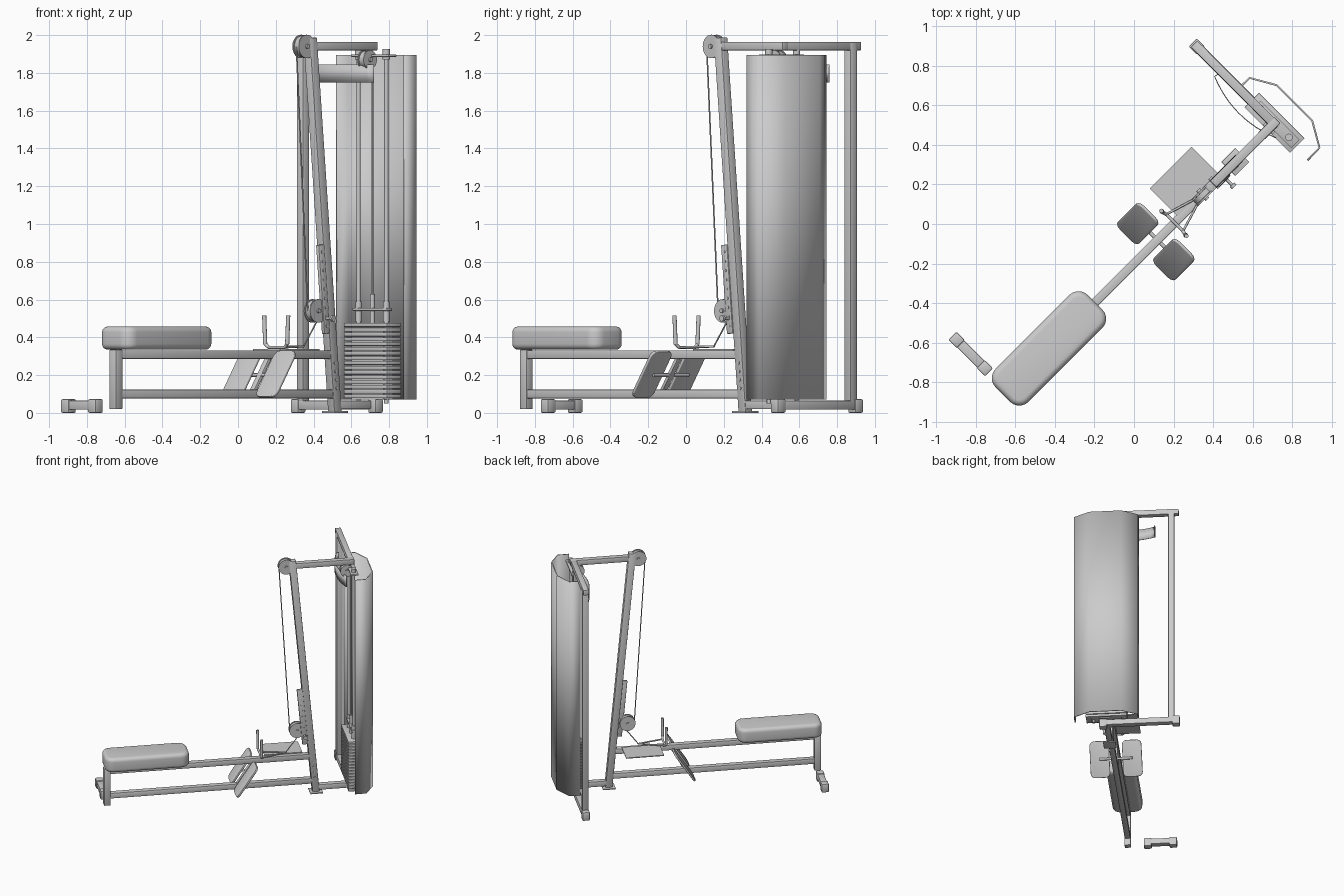
import bpy, bmesh, math
from mathutils import Matrix, Vector

if "Cube" in bpy.data.objects:
    bpy.data.objects.remove(bpy.data.objects["Cube"])

# Parts are laid out along the machine axis (u = length, v = sideways), then turned 45 degrees
TURN = Matrix.Rotation(math.radians(45), 4, 'Z')
MID = -0.141     # v of the centre plane


def finish(name, bm, smooth=None):
    bmesh.ops.recalc_face_normals(bm, faces=bm.faces)
    bm.transform(TURN)
    me = bpy.data.meshes.new(name)
    bm.to_mesh(me)
    bm.free()
    ob = bpy.data.objects.new(name, me)
    bpy.context.collection.objects.link(ob)
    if smooth:
        bpy.ops.object.select_all(action='DESELECT')
        ob.select_set(True)
        bpy.context.view_layer.objects.active = ob
        bpy.ops.object.shade_smooth_by_angle(angle=math.radians(smooth))
    return ob


def frame(a, b):
    d = (b - a).normalized()
    side = Vector((0, 1, 0)) if abs(d.y) < 0.9 else Vector((1, 0, 0))
    side = (side - d * side.dot(d)).normalized()
    m = Matrix((side.cross(d), side, d)).transposed().to_4x4()
    m.translation = (a + b) / 2
    return m


def strut(name, a, b, depth, width, bevel=0.004):
    """Square tube from a to b; width runs sideways."""
    a, b = Vector(a), Vector(b)
    bm = bmesh.new()
    bmesh.ops.create_cube(bm, size=1, matrix=frame(a, b) @ Matrix.Diagonal((depth, width, (b - a).length, 1)))
    if bevel:
        bmesh.ops.bevel(bm, geom=bm.edges[:], offset=bevel, segments=2, profile=0.5, affect='EDGES')
    return finish(name, bm, 40)


def box(name, u, v, z, bevel=0.0):
    um, vm = (u[0] + u[1]) / 2, (v[0] + v[1]) / 2
    return strut(name, (um, vm, z[0]), (um, vm, z[1]), u[1] - u[0], v[1] - v[0], bevel)


def rod(name, a, b, r, sides=16):
    a, b = Vector(a), Vector(b)
    bm = bmesh.new()
    bmesh.ops.create_cone(bm, cap_ends=True, segments=sides, radius1=r, radius2=r,
                          depth=(b - a).length, matrix=frame(a, b))
    return finish(name, bm, 40)


def pad(name, mat, size, corner, edge, segs):
    """Cushion or plate with rounded outline (corner) and softened rims (edge)."""
    bm = bmesh.new()
    bmesh.ops.create_cube(bm, size=1, matrix=Matrix.Diagonal((*size, 1)))
    upright = [e for e in bm.edges if abs(e.verts[0].co.z - e.verts[1].co.z) > 1e-4]
    bmesh.ops.bevel(bm, geom=upright, offset=corner, segments=segs, profile=0.5, affect='EDGES')
    rims = [e for e in bm.edges if abs(e.verts[0].co.z - e.verts[1].co.z) < 1e-4]
    bmesh.ops.bevel(bm, geom=rims, offset=edge, segments=segs, profile=0.5, affect='EDGES')
    bm.transform(mat)
    return finish(name, bm, 40)


def sheet(name, pts, z0, z1, thick, smooth):
    """Thin bent panel following a plan outline."""
    bm = bmesh.new()
    rows = [(bm.verts.new((u, v, z0)), bm.verts.new((u, v, z1))) for u, v in pts]
    for p, q in zip(rows, rows[1:]):
        bm.faces.new((p[0], q[0], q[1], p[1]))
    ob = finish(name, bm, smooth)
    mod = ob.modifiers.new('thickness', 'SOLIDIFY')
    mod.thickness, mod.offset = thick, 0


def foot(name, u, v0, v1):
    box(name + '_bar', (u - 0.025, u + 0.025), (v0 + 0.02, v1 - 0.02), (0.018, 0.065), 0.004)
    for i, v in enumerate((v0, v1 - 0.06)):
        box(f'{name}_cap_{i}', (u - 0.029, u + 0.029), (v, v + 0.06), (0, 0.073), 0.008)


def pulley(name, u, v, z, r):
    rod(name + '_wheel', (u, v - 0.013, z), (u, v + 0.013, z), r * 0.92, 28)
    for i, s in enumerate((-1, 1)):
        rod(f'{name}_cover_{i}', (u, v + s * 0.016, z), (u, v + s * 0.024, z), r, 28)
    rod(name + '_bolt', (u, v - 0.034, z), (u, v + 0.034, z), 0.012, 12)


# Seat, its post and the rear foot
pad('seat', Matrix.Translation((-0.75, MID, 0.396)), (0.66, 0.236, 0.122), 0.065, 0.03, 5)
strut('seat_post', (-1.055, MID, 0.02), (-1.055, MID, 0.335), 0.05, 0.05)
foot('rear_foot', -1.05, -0.012, 0.25)

# Long beams
strut('upper_beam', (-1.03, MID, 0.308), (0.55, MID, 0.308), 0.045, 0.045)
strut('lower_beam', (-1.03, MID, 0.1), (0.575, MID, 0.1), 0.045, 0.045)
strut('base_beam', (0.57, MID, 0.042), (0.85, MID, 0.042), 0.045, 0.045)

# Foot plates, leaning away from the user, with bracket
tilt = Matrix.Rotation(math.atan2(0.165, 0.25) - math.pi / 2, 4, 'Y')
for i, s in enumerate((-1, 1)):
    pad(f'foot_plate_{i}', Matrix.Translation((0.015, MID + s * 0.129, 0.205)) @ tilt,
        (0.292, 0.155, 0.016), 0.035, 0.004, 3)
strut('foot_plate_bracket', (-0.03, MID, 0.115), (0.09, MID, 0.295), 0.02, 0.035)
rod('foot_plate_crossbar', (0.027, MID - 0.13, 0.2), (0.027, MID + 0.13, 0.2), 0.01)

# Tray beside the beam
box('handle_tray', (0.184, 0.482), (-0.13, 0.07), (0.331, 0.338))

# Row handle: two grips joined by arms that meet at the cable
tip = (0.35, MID, 0.352)
for i, v in enumerate((MID - 0.09, MID + 0.09)):
    s = 1 if v > MID else -1
    rod(f'handle_grip_{i}', (0.145, v, 0.515), (0.145, v - s * 0.008, 0.362), 0.011)
    rod(f'handle_bend_{i}', (0.145, v - s * 0.008, 0.364), (0.15, v - s * 0.03, 0.347), 0.009)
    rod(f'handle_arm_{i}', (0.15, v - s * 0.03, 0.347), tip, 0.006, 10)
rod('handle_crossbar', (0.15, MID - 0.062, 0.347), (0.15, MID + 0.062, 0.347), 0.008)

# Leaning front upright with base plate
def lean(z):
    return 0.585 - 0.185 * z / 1.98

strut('upright', (lean(0.005), MID, 0.005), (lean(1.985), MID, 1.985), 0.055, 0.05)
box('upright_base_plate', (0.535, 0.635), (MID - 0.05, MID + 0.05), (0, 0.01), 0.002)

# Adjustment plate with holes
off = 0.047
strut('adjust_plate', (lean(0.42) - off, MID - 0.02, 0.42), (lean(0.89) - off, MID - 0.02, 0.89), 0.045, 0.022)
for i in range(9):
    z = 0.46 + i * 0.049
    rod(f'adjust_hole_{i}', (lean(z) - off, MID - 0.034, z), (lean(z) - off, MID - 0.028, z), 0.008, 10)
for i in range(4):
    z = 0.13 + i * 0.045
    rod(f'upright_hole_{i}', (lean(z), MID - 0.029, z), (lean(z), MID - 0.022, z), 0.008, 10)
rod('lock_pin', (lean(0.5) - off, MID - 0.075, 0.5), (lean(0.5) - off, MID, 0.5), 0.008)
rod('lock_pin_knob', (lean(0.5) - off, MID - 0.085, 0.5), (lean(0.5) - off, MID - 0.07, 0.5), 0.016)

# Pulleys and cable
pulley('lower_pulley', 0.437, MID, 0.54, 0.062)
pulley('upper_pulley', 0.352, MID, 1.94, 0.062)
pulley('stack_pulley', 0.825, MID, 1.87, 0.05)
rod('handle_cable', tip, (0.45, MID, 0.485), 0.004, 8)
rod('front_cable', (0.381, MID, 0.54), (0.296, MID, 1.94), 0.004, 8)
rod('stack_cable', (0.865, MID, 0.5), (0.865, MID, 1.87), 0.005, 8)

# Top frame, rear post and wide front foot
strut('top_beam', (0.39, MID, 1.942), (0.885, MID, 1.942), 0.045, 0.045)
strut('top_crossbar', (0.86, -0.16, 1.942), (0.86, 0.43, 1.942), 0.045, 0.045)
strut('rear_post', (0.86, 0.373, 0.03), (0.86, 0.373, 1.96), 0.048, 0.048)
foot('front_foot', 0.86, -0.2, 0.44)

# Weight stack
for i in range(16):
    z = 0.078 + i * 0.0252
    box(f'weight_plate_{i}', (0.813, 0.917), (MID - 0.163, MID + 0.163), (z, z + 0.02), 0.002)
box('weight_core', (0.83, 0.90), (MID - 0.12, MID + 0.12), (0.07, 0.47))
box('stack_header', (0.845, 0.885), (MID - 0.13, MID + 0.13), (0.54, 0.556), 0.003)
rod('selector_stem', (0.865, MID, 0.47), (0.865, MID, 0.63), 0.013)
for i, v in enumerate((MID - 0.104, MID + 0.104)):
    rod(f'guide_rod_{i}', (0.865, v, 0.05), (0.865, v, 1.9), 0.011)
    rod(f'guide_collar_{i}', (0.865, v, 0.48), (0.865, v, 0.59), 0.017)
    rod(f'guide_cap_{i}', (0.865, v, 1.87), (0.865, v, 1.927), 0.019)
box('guide_top_plate', (0.835, 0.895), (MID - 0.15, MID + 0.13), (1.885, 1.897), 0.002)

# Shroud behind the stack
half = [(0.85, 0.252), (0.937, 0.25), (1.008, 0.127)]
sheet('shroud', [(u, MID + v) for u, v in half] + [(u, MID - v) for u, v in half[::-1]], 0.07, 1.895, 0.01, 35)

# Curved panel near the top
arc = [(0.772 + 0.045 * (t / 6) ** 2, 0.02 + 0.22 * t / 6) for t in range(-6, 7)]
sheet('curved_panel', arc + [(0.835, 0.236)], 1.75, 1.845, 0.005, 35)
